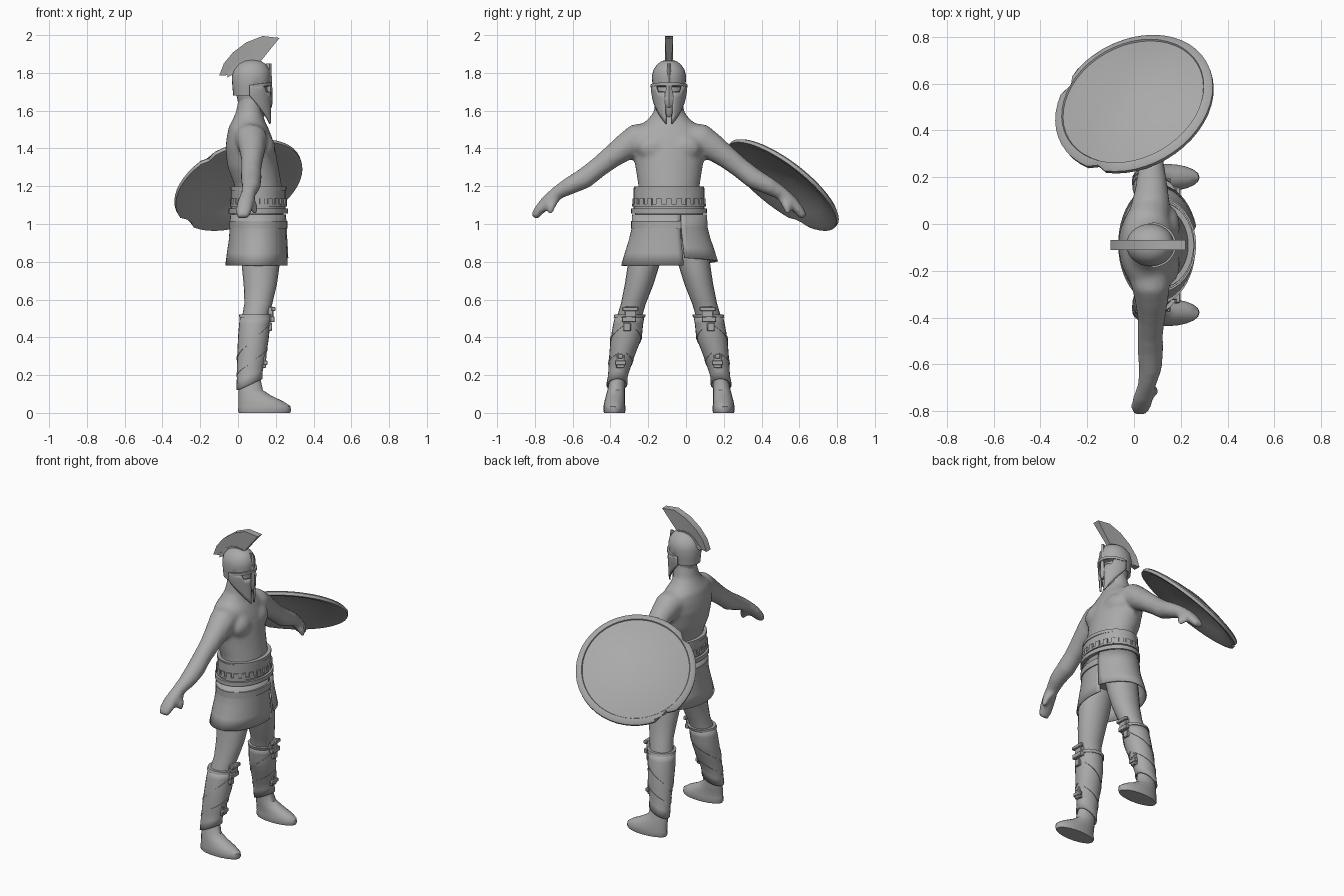
import bpy, bmesh, math
from mathutils import Vector

if "Cube" in bpy.data.objects:
    bpy.data.objects.remove(bpy.data.objects["Cube"])

CY = -0.09          # body centre line; parts are built around local y = 0
grey = bpy.data.materials.new("grey")
grey.diffuse_color = (0.4, 0.4, 0.4, 1)
grey.use_nodes = True
grey.node_tree.nodes["Principled BSDF"].inputs["Base Color"].default_value = grey.diffuse_color
X = Vector((1, 0, 0))


def finish(name, bm, mirror=False, solid=0, y=CY):
    bmesh.ops.recalc_face_normals(bm, faces=bm.faces[:])
    me = bpy.data.meshes.new(name)
    bm.to_mesh(me)
    bm.free()
    me.materials.append(grey)
    ob = bpy.data.objects.new(name, me)
    bpy.context.collection.objects.link(ob)
    ob.location.y = y
    if solid:
        m = ob.modifiers.new("thickness", 'SOLIDIFY')
        m.thickness, m.offset = solid, 0
    if mirror:
        m = ob.modifiers.new("mirror", 'MIRROR')
        m.use_axis = (False, True, False)
        m.use_mirror_merge = False
    return ob


def sheet(bm, rows, wrap=True, caps=False, loop=False):
    """Skin a list of equally long point rows."""
    vs = [[bm.verts.new(p) for p in r] for r in rows]
    n = len(vs[0])
    pairs = list(zip(vs, vs[1:])) + ([(vs[-1], vs[0])] if loop else [])
    for a, b in pairs:
        for i in range(n if wrap else n - 1):
            j = (i + 1) % n
            bm.faces.new((a[i], a[j], b[j], b[i]))
    if caps:
        bm.faces.new(vs[0])
        bm.faces.new(vs[-1])


def ring(c, ru, rv, v=Vector((0, 1, 0)), n=20):
    return [Vector(c) + X * ru * math.cos(t) + v * rv * math.sin(t)
            for t in (2 * math.pi * i / n for i in range(n))]


def column(bm, rings, n=20, caps=True):
    """Stack of level ellipses: (z, x, y, half x, half y)."""
    sheet(bm, [ring((x, y, z), rx, ry, n=n) for z, x, y, rx, ry in rings], caps=caps)


def limb(bm, pts, n=14):
    """Ellipses square to a path: (x, y, z, half x, half thickness)."""
    P = [Vector(p[:3]) for p in pts]
    rows = []
    for i, p in enumerate(pts):
        t = P[min(i + 1, len(P) - 1)] - P[max(i - 1, 0)]
        rows.append(ring(P[i], p[3], p[4], t.cross(X).normalized(), n))
    sheet(bm, rows, caps=True)


def hoop(name, z, h, x, rx, ry, t=0.012, n=32):
    bm = bmesh.new()
    sheet(bm, [ring((x, 0, zz), rx + o, ry + o, n=n) for o, zz in
               ((-t, z), (t, z), (t, z + h), (-t, z + h))], loop=True)
    return finish(name, bm)


def block(bm, c, size, turn=0):
    r = bmesh.ops.create_cube(bm, size=1)["verts"]
    for v in r:
        p = Vector((v.co.x * size[0], v.co.y * size[1], v.co.z * size[2]))
        v.co = Vector((p.x * math.cos(turn) - p.y * math.sin(turn),
                       p.x * math.sin(turn) + p.y * math.cos(turn), p.z)) + Vector(c)


# Torso, neck, chest and arms, fused into one smooth skin
bm = bmesh.new()
column(bm, [(0.92, .11, 0, .13, .18), (1.06, .108, 0, .135, .183), (1.2, .108, 0, .125, .162),
            (1.3, .08, 0, .135, .178), (1.4, .065, 0, .132, .195), (1.46, .06, 0, .12, .20),
            (1.51, .055, 0, .105, .175), (1.55, .055, 0, .085, .115), (1.59, .06, 0, .072, .083),
            (1.66, .07, 0, .068, .07), (1.72, .07, 0, .068, .07)], 32)
for s in (1, -1):
    limb(bm, [(.06, -.10 * s, 1.47, .09, .07), (.07, -.167 * s, 1.45, .085, .083),
              (.075, -.235 * s, 1.405, .072, .072), (.075, -.31 * s, 1.35, .06, .06),
              (.07, -.38 * s, 1.295, .055, .055), (.07, -.45 * s, 1.24, .056, .056),
              (.07, -.53 * s, 1.2, .05, .047), (.055, -.60 * s, 1.16, .04, .036),
              (.04, -.65 * s, 1.115, .045, .034), (.03, -.69 * s, 1.07, .045, .028),
              (.025, -.715 * s, 1.035, .034, .02)])
    limb(bm, [(.06, -.60 * s, 1.135, .025, .025), (.085, -.622 * s, 1.095, .022, .022),
              (.09, -.632 * s, 1.055, .016, .016)])
    pec = bmesh.ops.create_uvsphere(bm, u_segments=16, v_segments=10, radius=1)["verts"]
    for v in pec:
        v.co = Vector((.142 + v.co.x * .055, .083 * s + v.co.y * .088, 1.405 + v.co.z * .07))
body = finish("body", bm)
m = body.modifiers.new("fuse", 'REMESH')
m.mode, m.voxel_size, m.use_smooth_shade = 'VOXEL', 0.012, True
m = body.modifiers.new("soften", 'SMOOTH')
m.factor, m.iterations = 0.5, 8

# Legs and feet
LEG = [(.88, .12, -.115, .10, .095), (.78, .12, -.135, .10, .084), (.68, .118, -.158, .088, .076),
       (.58, .108, -.188, .074, .066), (.50, .09, -.212, .07, .066), (.40, .082, -.226, .07, .07),
       (.30, .072, -.25, .064, .055), (.20, .06, -.27, .054, .04), (.12, .068, -.28, .064, .046)]
bm = bmesh.new()
column(bm, LEG + [(.09, .09, -.284, .088, .05), (.06, .122, -.288, .12, .054),
                  (.035, .14, -.289, .138, .058), (.01, .14, -.289, .141, .058),
                  (0, .14, -.289, .135, .055)])
finish("leg", bm, mirror=True)


def shin(z, a, off):
    """Point on the leg surface at a height and angle."""
    for p, q in zip(LEG, LEG[1:]):
        if q[0] <= z <= p[0]:
            k = (p[0] - z) / (p[0] - q[0])
            _, x, y, rx, ry = [u + (w - u) * k for u, w in zip(p, q)]
            return Vector((x + (rx + off) * math.cos(a), y + (ry + off) * math.sin(a), z))


# Greaves with a slanting lower edge, a top rim, crossed straps and buckles
bm = bmesh.new()
rows = []
for k in range(9):
    row = []
    for i in range(24):
        a = 2 * math.pi * i / 24
        low = .15 + .03 * math.cos(a)
        row.append(shin(.515 + (low - .515) * k / 8, a, .008))
    rows.append(row)
sheet(bm, rows)
finish("greave", bm, mirror=True, solid=.008)
bm = bmesh.new()
A = [2 * math.pi * i / 24 for i in range(24)]
sheet(bm, [[shin(z, a, o) for a in A] for o, z in
           ((0, .505), (.017, .505), (.017, .522), (0, .522))], loop=True)
finish("greave_rim", bm, mirror=True)
bm = bmesh.new()
for s in (1, -1):
    for z0, z1 in ((.48, .28), (.33, .19)):
        edge = [(z0 + (z1 - z0) * i / 16, s * math.pi * i / 16) for i in range(17)]
        sheet(bm, [[shin(z + h, a, o) for z, a in edge] for h, o in
                   ((0, .005), (0, .015), (.014, .015), (.014, .005))], wrap=False, loop=True)
finish("greave_straps", bm, mirror=True)
bm = bmesh.new()
for c, size in (((.172, -.205, .525), (.03, .06, .075)), ((.188, -.205, .55), (.022, .085, .022)),
                ((.182, -.212, .495), (.024, .075, .03)), ((.165, -.222, .455), (.03, .04, .045)),
                ((.135, -.257, .275), (.028, .045, .075)), ((.145, -.257, .265), (.022, .06, .025)),
                ((.142, -.257, .30), (.02, .03, .025))):
    block(bm, c, size)
ob = finish("buckle", bm, mirror=True)
ob.modifiers.new("bevel", 'BEVEL').width = .004

# Wrapped skirt with an overlapping front edge and a shorter left hem
bm = bmesh.new()
rows = []
for f, x, rx, ry in ((0, .108, .138, .187), (.3, .108, .142, .192), (.5, .107, .145, .205),
                     (.75, .104, .152, .226), (1, .101, .158, .246)):
    row = []
    for i in range(50):
        u = i / 49
        a = .32 + u * 2 * math.pi
        hem = .82 - .04 * min(1, u * 2.2)
        o = .012 * (1 - u)
        row.append(Vector((x + (rx + o) * math.cos(a), (ry + o) * math.sin(a), 1.05 + (hem - 1.05) * f)))
    rows.append(row)
sheet(bm, rows, wrap=False)
finish("skirt", bm, solid=.008)
hoop("skirt_waistband", .975, .04, .108, .146, .194, .008)

# Belt: wide band, two rims and a crenellated pattern
hoop("belt_band", 1.06, .13, .108, .133, .178, .01)
hoop("belt_lower_rim", 1.055, .026, .108, .146, .19)
hoop("belt_upper_rim", 1.178, .02, .108, .136, .172)
hoop("belt_pattern_line", 1.092, .014, .108, .143, .187, .008)
bm = bmesh.new()
for i in range(22):
    a = 2 * math.pi * i / 22
    x, y = .108 + .143 * math.cos(a), .186 * math.sin(a)
    block(bm, (x, y, 1.116), (.016, .028, .036), math.atan2(y / .186 ** 2, (x - .108) / .143 ** 2))
finish("belt_pattern", bm)

# Face inside the helmet
bm = bmesh.new()
column(bm, [(1.56, .10, 0, .03, .03), (1.59, .09, 0, .066, .052), (1.65, .078, 0, .08, .068),
            (1.72, .07, 0, .085, .078), (1.80, .07, 0, .08, .075)])
finish("face", bm)

# Helmet bowl, brow, cheek guards and nose guard
bm = bmesh.new()
column(bm, [(1.68, .06, 0, .085, .08), (1.73, .068, 0, .098, .087), (1.78, .07, 0, .103, .091),
            (1.815, .072, 0, .096, .083), (1.845, .074, 0, .075, .063), (1.862, .075, 0, .048, .04),
            (1.87, .075, 0, .015, .013)], 28)
for v in bm.verts:      # lift the bowl over the eyes
    if v.co.z < 1.7 and v.co.x > .06:
        v.co.z, v.co.x = 1.725, v.co.x + .008
finish("helmet_bowl", bm)
bm = bmesh.new()
arc = [math.radians(-85 + 10 * i) for i in range(18)]
sheet(bm, [[Vector((.07 + (.101 + o) * math.cos(a), (.088 + o) * math.sin(a),
                    z + .012 * math.cos(a))) for a in arc]
           for o, z in ((-.008, 1.722), (.01, 1.722), (.01, 1.738), (-.008, 1.738))], wrap=False, loop=True)
finish("helmet_brow", bm)
bm = bmesh.new()
rows = []
for k in range(6):
    row = []
    for i in range(10):
        d = 14 + i * 9
        a = math.radians(d)
        top = 1.70 if d < 48 else 1.735
        low = 1.53 + .15 * (i / 9) ** 1.2
        z = top + (low - top) * k / 5
        q = max(0, 1.70 - z) / .17
        row.append(Vector((.07 + .102 * math.cos(a), -(.09 - .03 * q) * math.sin(a), z)))
    rows.append(row)
sheet(bm, rows, wrap=False)
finish("cheek_guard", bm, mirror=True, solid=.01)
bm = bmesh.new()
sheet(bm, [[Vector((x - d, y, z)) for x, y in ((0, -w), (.01, 0), (0, w), (-.02, 0))] for d, w, z in
           ((-.166, .008, 1.85), (-.17, .012, 1.75), (-.172, .017, 1.71), (-.173, .026, 1.665),
            (-.172, .02, 1.635), (-.168, .008, 1.615))], caps=True)
finish("nose_guard", bm)

# Crest: a fan that widens slightly upwards, on a narrow holder
outer = [(-.10, 1.785), (-.075, 1.85), (-.025, 1.91), (.045, 1.962), (.13, 1.995), (.22, 1.985)]
inner = [(-.055, 1.788), (-.034, 1.80), (-.005, 1.835), (.03, 1.855), (.07, 1.862), (.115, 1.855)]
bm = bmesh.new()
sheet(bm, [[Vector((o[0], -.022, o[1])), Vector((o[0], .022, o[1])),
            Vector((i[0], .014, i[1])), Vector((i[0], -.014, i[1]))] for o, i in zip(outer, inner)], caps=True)
finish("crest", bm)
bm = bmesh.new()
sheet(bm, [[Vector((x + dx, w, z + dz)) for w, dx, dz in
            ((-.02, 0, -.012), (.02, 0, -.012), (.02, -.004, .014), (-.02, -.004, .014))]
           for x, z in inner], caps=True)
finish("crest_holder", bm)

# Round shield, domed outside and hollow inside, with two nicks in the rim
N = Vector((-.33, .575, .75)).normalized()
U = N.cross(Vector((0, 0, 1))).normalized()
V = N.cross(U)
C = Vector((0, .517, 1.212))
bm = bmesh.new()
rows = []
for r, h in ((.004, .07), (.12, .062), (.24, .037), (.318, .010), (.322, .017), (.345, .010),
             (.357, 0), (.355, -.018), (.325, -.016), (.24, .014), (.12, .04), (.004, .048)):
    row = []
    for i in range(48):
        a = 2 * math.pi * i / 48
        p = C + (U * math.cos(a) + V * math.sin(a)) * r + N * h
        nick = any((p.xy - Vector(q)).length < .027 for q in ((-.275, .605), (-.165, .25)))
        row.append(p + (C - p) * .06 if nick and r > .33 else p)
    rows.append(row)
sheet(bm, rows, caps=True)
finish("shield", bm, y=0)

# Smooth shading with sharp edges kept
bpy.ops.object.select_all(action='SELECT')
bpy.context.view_layer.objects.active = body
bpy.ops.object.shade_smooth_by_angle(angle=math.radians(40))
